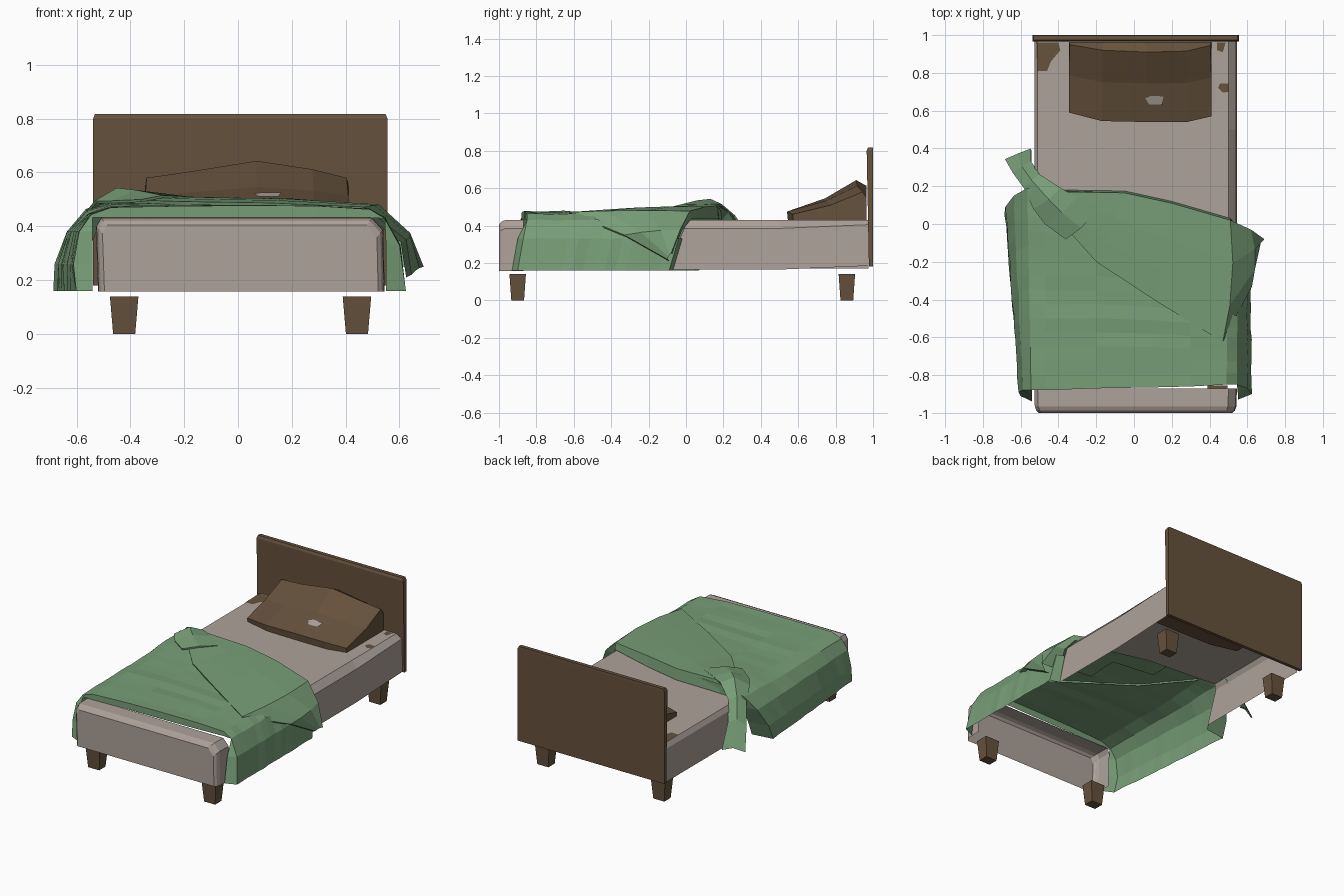
import bpy, bmesh, random
from mathutils import Vector

if "Cube" in bpy.data.objects:
    bpy.data.objects.remove(bpy.data.objects["Cube"])
random.seed(4)


def material(name, rgb):
    m = bpy.data.materials.new(name)
    m.diffuse_color = (*rgb, 1)
    m.use_nodes = True
    m.node_tree.nodes["Principled BSDF"].inputs["Base Color"].default_value = m.diffuse_color
    return m


BROWN = material("brown wood", (0.132, 0.084, 0.046))
LINEN = material("pale linen", (0.42, 0.36, 0.32))
GREEN = material("green wool", (0.185, 0.34, 0.185))


def finish(name, bm, mat):
    bmesh.ops.recalc_face_normals(bm, faces=bm.faces)
    me = bpy.data.meshes.new(name)
    bm.to_mesh(me)
    bm.free()
    me.materials.append(mat)
    ob = bpy.data.objects.new(name, me)
    bpy.context.collection.objects.link(ob)
    return ob


def loft(name, rows, mat, thick=0, cap_start=False, cap_end=False, ring=False, skip=None):
    """Skin a list of equally long point rows; optional caps, thickness and left-out faces."""
    bm = bmesh.new()
    vs = [[bm.verts.new(p) for p in r] for r in rows]
    n = len(rows[0])
    for a, b in zip(vs, vs[1:]):
        for i in range(n if ring else n - 1):
            j = (i + 1) % n
            quad = (a[i], a[j], b[j], b[i])
            if not (skip and all(skip(v.co) for v in quad)):
                bm.faces.new(quad)
    if cap_start:
        bm.faces.new(vs[0])
    if cap_end:
        bm.faces.new(vs[-1])
    bmesh.ops.delete(bm, geom=[v for v in bm.verts if not v.link_faces], context='VERTS')
    ob = finish(name, bm, mat)
    if thick:
        s = ob.modifiers.new("thickness", 'SOLIDIFY')
        s.thickness, s.offset = thick, 0
    return ob


def rect(cx, cy, hx, hy, z):
    return [(cx + sx * hx, cy + sy * hy, z) for sx, sy in ((-1, -1), (1, -1), (1, 1), (-1, 1))]


# Legs: short tapered blocks
for side, x in (("left", -0.423), ("right", 0.442)):
    for end, y in (("front", -0.9), ("back", 0.86)):
        loft(f"{end}_{side}_leg", [rect(x, y, 0.041, 0.034, 0), rect(x, y, 0.053, 0.044, 0.14)],
             BROWN, cap_start=True, cap_end=True, ring=True)

# Headboard with a slightly eased top
loft("headboard", [rect(0.009, 0.989, 0.547, 0.011, 0.18), rect(0.009, 0.983, 0.547, 0.017, 0.80),
                   rect(0.008, 0.986, 0.54, 0.013, 0.817)],
     BROWN, cap_start=True, cap_end=True, ring=True)

# Mattress: open-bottomed shell in two pieces, hidden middle left out
profile = [(-0.52, 0.17), (-0.528, 0.40), (-0.51, 0.43), (0.0, 0.43), (0.50, 0.43), (0.54, 0.385), (0.545, 0.165)]
edge_y = [0.10, 0.17, 0.18, 0.14, 0.01, -0.01, -0.10]
loft("mattress_head", [[(x, y, z) for (x, z), y in zip(profile, edge_y)],
                       [(x, 0.5, z) for x, z in profile],
                       [(x, 0.975, z + (0.02 if i in (5, 6) else 0)) for i, (x, z) in enumerate(profile)]], LINEN)


def foot_row(y, s, drop):
    return [(0.01 + (x - 0.01) * s, y, z - drop if z > 0.2 else 0.158) for x, z in profile]


loft("mattress_foot", [foot_row(-0.87, 1, 0), foot_row(-0.965, 0.995, 0),
                       foot_row(-0.988, 0.98, 0.01), foot_row(-1.0, 0.955, 0.025)], LINEN, cap_end=True)

# Pillow: wedge leaning on the headboard: x, front y, front z, ridge y, ridge z
cols = [(-0.345, 0.59, 0.455, 0.95, 0.58), (-0.17, 0.545, 0.47, 0.92, 0.605), (0.07, 0.54, 0.475, 0.91, 0.643),
        (0.28, 0.54, 0.475, 0.915, 0.612), (0.41, 0.57, 0.46, 0.945, 0.58)]
rows = []
for x, fy, fz, ry, rz in cols:
    my, mz = fy * 0.45 + ry * 0.55, fz * 0.58 + rz * 0.42
    rows.append([(x, fy + 0.005, 0.425), (x, fy, fz), (x, my, mz), (x * 0.985, ry, rz),
                 (x, 0.964, rz - 0.03), (x, 0.964, 0.42)])
loft("pillow", rows, BROWN, cap_start=True, cap_end=True, ring=True)


# Small painted patches
def patch(name, pts, mat):
    bm = bmesh.new()
    bm.faces.new([bm.verts.new(p) for p in pts])
    finish(name, bm, mat)


patch("pillow_patch", [(0.11 + dx, 0.655 + dy, 0.518 + 0.345 * dy) for dx, dy in
                       ((-0.05, 0.01), (-0.03, -0.022), (0.04, -0.022), (0.05, 0.02), (-0.02, 0.024))], LINEN)
patch("mattress_patch", [(x, y, 0.433) for x, y in
                         ((-0.515, 0.96), (-0.51, 0.81), (-0.46, 0.81), (-0.44, 0.86), (-0.39, 0.92), (-0.40, 0.96))], BROWN)
patch("mattress_spot", [(x, y, 0.433) for x, y in
                        ((0.445, 0.72), (0.47, 0.695), (0.50, 0.70), (0.50, 0.745), (0.455, 0.745))], BROWN)
patch("mattress_corner_spot", [(x, y, 0.433) for x, y in
                               ((0.44, 0.92), (0.47, 0.91), (0.485, 0.96), (0.44, 0.96))], BROWN)

# Blanket: cross-section columns as foot x, head x, z, foot y, head y
section = [(-0.60, -0.685, 0.16, -0.91, 0.05), (-0.61, -0.68, 0.26, -0.89, 0.09),
           (-0.59, -0.635, 0.38, -0.88, 0.15), (-0.545, -0.565, 0.445, -0.88, 0.19),
           (-0.47, -0.47, 0.472, -0.88, 0.18), (-0.2, -0.2, 0.476, -0.87, 0.17),
           (0.1, 0.1, 0.476, -0.865, 0.13), (0.3, 0.3, 0.474, -0.86, 0.08),
           (0.49, 0.50, 0.462, -0.85, 0.02), (0.545, 0.55, 0.43, -0.85, 0.0),
           (0.60, 0.60, 0.33, -0.87, -0.04), (0.625, 0.615, 0.16, -0.90, -0.09)]


def blanket_row(v, wobble=0.004):
    row = []
    for xf, xh, z, yf, yh in section:
        top = z > 0.4
        lift = 0.018 * max(0, v - 0.6) / 0.4 if top else 0
        j = random.uniform(-wobble, wobble)
        row.append((xf + (xh - xf) * v + (0 if top else j), yf + (yh - yf) * v, z + lift + (j if top else 0)))
    return row


def hem(row, dy):
    """Turn an end row in towards the mattress."""
    return [(max(-0.54, min(0.55, x)), y + (dy if z < 0.4 else 0), min(z, 0.432)) for x, y, z in row]


def under_fold(p):
    """True where the folded corner replaces the single layer of blanket."""
    if p.x > 0.48:
        return p.z > 0.45 - (p.y + 0.57) * 0.47
    return p.x > -0.3 and p.y > -0.265 - 0.774 * p.x


foot, head = blanket_row(0, 0.002), blanket_row(1, 0.002)
loft("blanket", [hem(foot, -0.03), foot] + [blanket_row(i / 14) for i in range(1, 14)]
     + [head, hem(head, 0.02)], GREEN, skip=under_fold)

# Folded-back corner of the blanket lying diagonally over the top, with turned-in edges
low = [(-0.45, 0.08, 0.500), (-0.20, -0.20, 0.492), (0.12, -0.41, 0.487), (0.47, -0.625, 0.472),
       (0.625, -0.33, 0.35), (0.645, -0.10, 0.22)]
high = [(-0.38, 0.17, 0.515), (-0.05, 0.165, 0.507), (0.20, 0.11, 0.503), (0.51, 0.02, 0.478),
        (0.62, -0.03, 0.38), (0.69, -0.08, 0.25)]
out = [0, 0, 0, 0.03, 0.02, 0]
steps = []
for t in (0, 0.3, 0.65, 1):
    steps.append([Vector(a).lerp(Vector(b), t) + Vector((o, 0, 0.006)) * (4 * t * (1 - t))
                  for a, b, o in zip(low, high, out)])
lip = [p + Vector((-0.02, 0.01, -0.01) if i > 3 else (0, 0.008, -0.025)) for i, p in enumerate(steps[0])]
tuck = [Vector((min(p.x, 0.55), p.y + 0.01, min(p.z, 0.435))) for p in steps[-1]]
loft("blanket_fold", [lip] + steps + [tuck], GREEN)

# Bunched tail running over the left edge and hanging beside the mattress
loft("blanket_tail", [
    [(-0.68, 0.34, 0.18), (-0.61, 0.37, 0.20), (-0.545, 0.395, 0.18)],
    [(-0.64, 0.27, 0.32), (-0.59, 0.30, 0.36), (-0.545, 0.33, 0.34)],
    [(-0.58, 0.19, 0.43), (-0.54, 0.23, 0.475), (-0.50, 0.26, 0.45)],
    [(-0.53, 0.08, 0.49), (-0.45, 0.13, 0.538), (-0.39, 0.19, 0.51)],
    [(-0.47, 0.00, 0.49), (-0.38, 0.06, 0.53), (-0.30, 0.14, 0.51)],
    [(-0.36, -0.08, 0.495), (-0.28, -0.02, 0.51), (-0.18, 0.08, 0.505)]], GREEN, thick=0.01)
